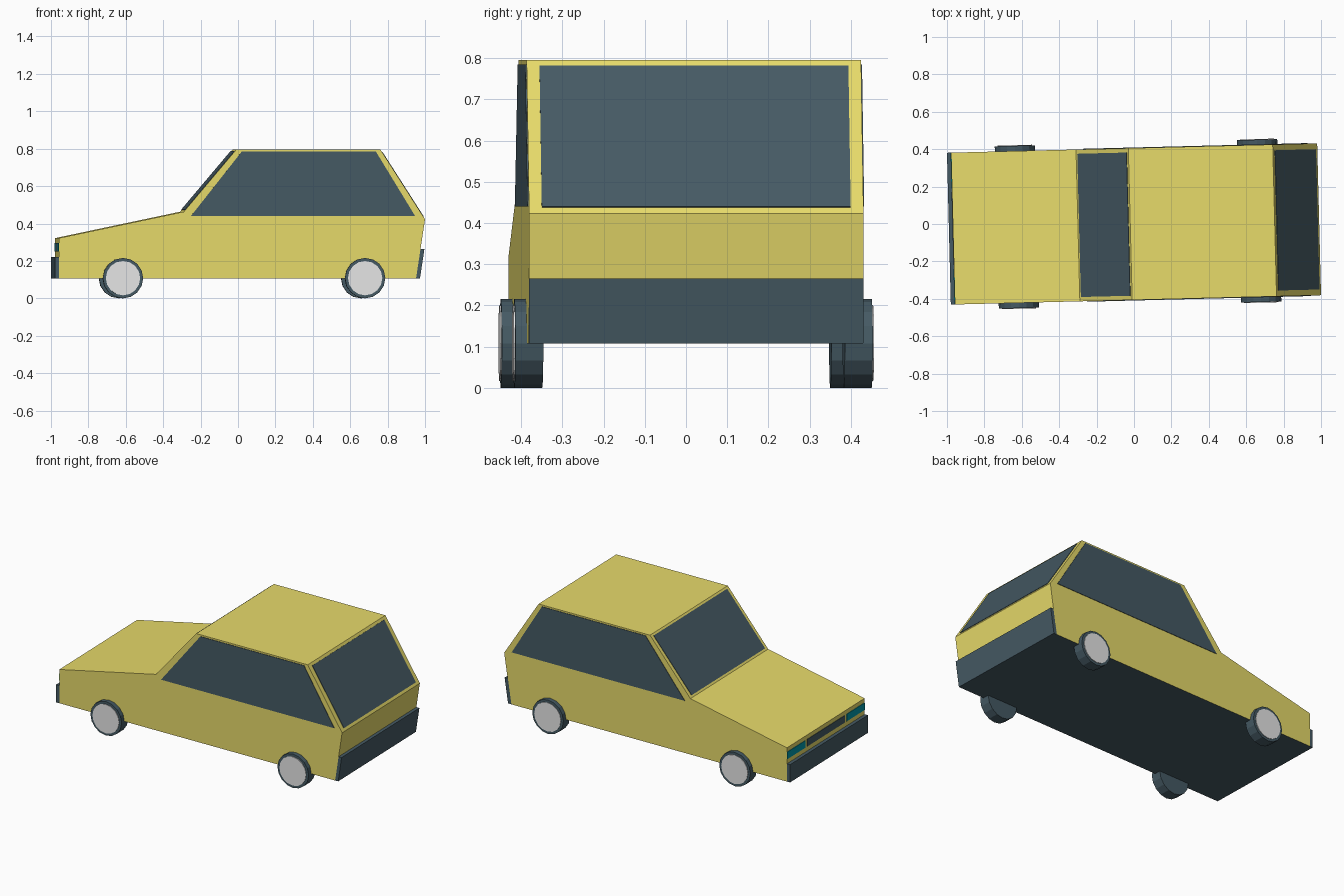
import bpy, bmesh, math
from mathutils import Matrix, Vector

if "Cube" in bpy.data.objects:
    bpy.data.objects.remove(bpy.data.objects["Cube"])

YAW = math.radians(1.45)   # the whole car sits slightly turned
W = 0.406                  # half width of the body
T = 0.003                  # plate thickness


def material(name, rgb):
    m = bpy.data.materials.new(name)
    m.diffuse_color = (*rgb, 1)
    m.use_nodes = True
    m.node_tree.nodes["Principled BSDF"].inputs["Base Color"].default_value = m.diffuse_color
    return m


yellow = material("yellow paint", (1.0, 0.88, 0.181))
slate = material("dark slate", (0.06, 0.102, 0.127))
teal = material("teal lamp", (0.0, 0.31, 0.386))
white = material("white hubcap", (1.0, 1.0, 1.0))


def finish(name, bm, *mats):
    bmesh.ops.recalc_face_normals(bm, faces=bm.faces[:])
    me = bpy.data.meshes.new(name)
    bm.to_mesh(me)
    bm.free()
    for m in mats:
        me.materials.append(m)
    ob = bpy.data.objects.new(name, me)
    ob.rotation_euler.z = YAW
    bpy.context.collection.objects.link(ob)
    return ob


def prism(name, pts, vec, *mats):
    """Polygon pushed along a vector."""
    bm = bmesh.new()
    f = bm.faces.new([bm.verts.new(p) for p in pts])
    r = bmesh.ops.extrude_face_region(bm, geom=[f], use_keep_orig=True)
    vs = [v for v in r["geom"] if isinstance(v, bmesh.types.BMVert)]
    bmesh.ops.translate(bm, verts=vs, vec=vec)
    return finish(name, bm, *mats)


def across(name, profile, *mats, half=W):
    """Side profile extruded over the car's width."""
    return prism(name, [(x, -half, z) for x, z in profile], (0, 2 * half, 0), *mats)


# body shell, with dark underside
body = across("body", [(-0.968, 0.107), (-0.968, 0.322), (-0.30, 0.463), (-0.02, 0.795),
                       (0.752, 0.795), (0.99, 0.423), (0.942, 0.107)], yellow, slate)
for p in body.data.polygons:
    if p.normal.z < -0.9:
        p.material_index = 1

# bumpers
across("front_bumper", [(-0.99, 0.107), (-0.99, 0.22), (-0.966, 0.22), (-0.966, 0.107)], slate)
across("rear_bumper", [(0.94, 0.107), (0.963, 0.107), (0.987, 0.265), (0.964, 0.265)], slate)

# side windows
for s, side in ((-1, "right"), (1, "left")):
    pts = [(-0.262, 0.44), (0.01, 0.785), (0.727, 0.785), (0.937, 0.44)]
    prism(side + "_side_window", [(x, s * W, z) for x, z in pts], (0, s * T, 0), slate)


# windscreen and rear window: plates lying on the sloped panels
def sloped_window(name, bottom, top, f0, f1, half):
    a, b = Vector((bottom[0], 0, bottom[1])), Vector((top[0], 0, top[1]))
    lo, hi, y = a.lerp(b, f0), a.lerp(b, f1), Vector((0, half, 0))
    n = (b - a).cross(Vector((0, 1, 0))).normalized()
    if n.z < 0:
        n = -n
    prism(name, [lo - y, lo + y, hi + y, hi - y], n * T, slate)


sloped_window("windscreen", (-0.30, 0.463), (-0.02, 0.795), 0.03, 0.97, 0.383)
sloped_window("rear_window", (0.99, 0.423), (0.752, 0.795), 0.04, 0.96, 0.375)

# headlamps and grille
for name, y0, y1, mat in (("right_headlamp", -0.403, -0.215, teal), ("grille", -0.195, 0.195, slate),
                          ("left_headlamp", 0.215, 0.403, teal)):
    prism(name, [(-0.968, y0, 0.25), (-0.968, y1, 0.25), (-0.968, y1, 0.295), (-0.968, y0, 0.295)],
          (-T, 0, 0), mat)


# wheels
def disc(name, x, y, r, depth, mat):
    bm = bmesh.new()
    bmesh.ops.create_cone(bm, cap_ends=True, segments=16, radius1=r, radius2=r, depth=depth,
                          matrix=Matrix.Translation((x, y, 0.108)) @ Matrix.Rotation(math.pi / 2, 4, 'X'))
    finish(name, bm, mat)


for s, side in ((-1, "right"), (1, "left")):
    for x, end in ((-0.626, "front"), (0.669, "rear")):
        disc(f"{end}_{side}_tyre", x, s * 0.4, 0.108, 0.068, slate)
        disc(f"{end}_{side}_hubcap", x, s * 0.435, 0.092, 0.005, white)
